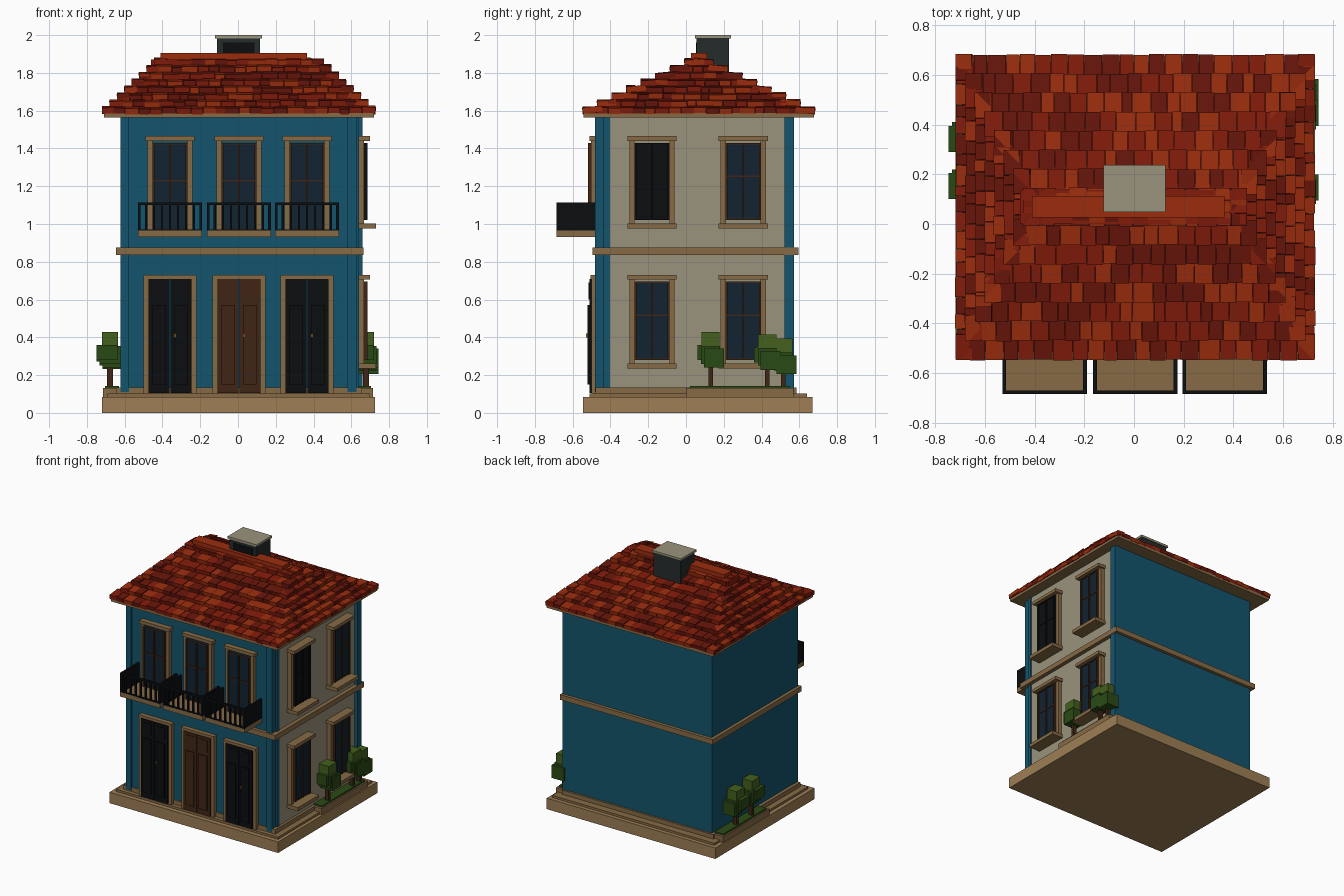
import bpy, bmesh, random
from math import pi
from mathutils import Matrix, Vector

if "Cube" in bpy.data.objects:
    bpy.data.objects.remove(bpy.data.objects["Cube"])

random.seed(4)


def mat(name, r, g, b):
    m = bpy.data.materials.new(name)
    m.diffuse_color = [min(1, 1.1 * (c / 255) ** 2.2) for c in (r, g, b)] + [1]
    m.use_nodes = True
    m.node_tree.nodes["Principled BSDF"].inputs["Base Color"].default_value = m.diffuse_color
    return m


BLUE = mat("blue_paint", 25, 82, 104)
CREAM = mat("cream_plaster", 146, 139, 118)
STONE = mat("stone", 128, 102, 68)
BASE = mat("base_stone", 150, 120, 82)
BLACK = mat("black_iron", 18, 20, 22)
GLASS = mat("dark_glass", 24, 38, 50)
WOOD = mat("brown_wood", 62, 40, 26)
BRASS = mat("brass", 150, 110, 50)
SLATE = mat("slate", 40, 46, 46)
LEAF = mat("leaf", 44, 72, 26)
LEAF2 = mat("leaf_light", 66, 92, 34)
REDS = [mat("tile_a", 146, 46, 20), mat("tile_b", 124, 32, 18), mat("tile_c", 98, 26, 17)]


def finish(name, bm, material):
    me = bpy.data.meshes.new(name)
    bm.to_mesh(me)
    bm.free()
    me.materials.append(material)
    ob = bpy.data.objects.new(name, me)
    bpy.context.collection.objects.link(ob)
    return ob


def boxes(name, material, *items):
    """Boxes given as (x0, x1, y0, y1, z0, z1), joined in one object."""
    bm = bmesh.new()
    for x0, x1, y0, y1, z0, z1 in items:
        m = Matrix.Translation(((x0 + x1) / 2, (y0 + y1) / 2, (z0 + z1) / 2))
        bmesh.ops.create_cube(bm, size=1, matrix=m @ Matrix.Diagonal(
            (abs(x1 - x0), abs(y1 - y0), abs(z1 - z0), 1)))
    return finish(name, bm, material)


# Wall-local boxes (u0, u1, d0, d1, z0, z1): u along the wall, d outwards
def front(u0, u1, d0, d1, z0, z1):
    return (u0, u1, -0.47 - d1, -0.47 - d0, z0, z1)


def right(u0, u1, d0, d1, z0, z1):
    return (0.635 + d0, 0.635 + d1, u0, u1, z0, z1)


# Base steps, plinth and walls
boxes("base_slab", BASE, (-0.72, 0.725, -0.545, 0.67, 0, 0.085))
boxes("base_step", STONE, (-0.69, 0.70, -0.51, 0.64, 0.085, 0.102))
boxes("plinth", STONE, (-0.645, 0.655, -0.478, 0.585, 0.10, 0.135))
boxes("walls", BLUE, (-0.62, 0.625, -0.47, 0.57, 0.10, 1.57))
boxes("side_wall", CREAM, (0.55, 0.635, -0.405, 0.53, 0.10, 1.57))
boxes("corner_pilasters", BLUE,
      (-0.622, -0.578, -0.482, -0.44, 0.11, 1.57),
      (0.58, 0.628, -0.482, -0.44, 0.11, 1.57),
      (0.60, 0.64, -0.436, -0.403, 0.11, 1.57),
      (0.60, 0.66, 0.522, 0.572, 0.11, 1.57))
boxes("string_course", STONE, (-0.645, 0.665, -0.495, 0.595, 0.835, 0.875))


# Windows: frame, header, sill, panes and glazing bars
def window(name, wall, c, z0, z1, sill, pane):
    fr = [wall(c + s * 0.092, c + s * 0.12, 0, 0.032, z0 - 0.02, z1 + 0.01) for s in (-1, 1)]
    fr.append(wall(c - 0.13, c + 0.13, 0, 0.065 if sill else 0.04, z1 + 0.01, z1 + 0.035))
    if sill:
        fr.append(wall(c - 0.13, c + 0.13, 0, 0.095, z0 - 0.045, z0 - 0.018))
    boxes(name + "_frame", STONE, *fr)
    boxes(name + "_glass", pane, wall(c - 0.092, c + 0.092, 0, 0.042, z0, z1))
    h = z1 - z0
    bars = [wall(c + u - 0.005, c + u + 0.005, 0, 0.05, z0, z1) for u in (-0.088, 0, 0.088)]
    bars += [wall(c - 0.09, c + 0.09, 0, 0.047, z0 + f * h - 0.004, z0 + f * h + 0.004)
             for f in (0.01, 0.57, 0.99)]
    boxes(name + "_bars", BLACK if pane == BLACK else WOOD, *bars)


for i, c in enumerate((-0.18, 0.303)):
    window(f"side_lower_window_{i}", right, c, 0.28, 0.695, True, GLASS)
    window(f"side_upper_window_{i}", right, c, 1.02, 1.43, True, GLASS if i else BLACK)

# Front bays: door below, window and balcony above
for i, c in enumerate((-0.36, 0.005, 0.365)):
    window(f"front_window_{i}", front, c, 0.965, 1.43, False, GLASS)
    boxes(f"door_frame_{i}", STONE,
          front(c - 0.14, c - 0.112, 0, 0.03, 0.102, 0.73),
          front(c + 0.112, c + 0.14, 0, 0.03, 0.102, 0.73),
          front(c - 0.14, c + 0.14, 0, 0.035, 0.71, 0.73))
    colour = WOOD if i == 1 else BLACK
    leaves, panels = [], []
    for s in (-1, 1):
        leaves.append(front(c + s * 0.003, c + s * 0.113, 0, 0.042, 0.105, 0.71))
        panels.append(front(c + s * 0.022, c + s * 0.092, 0, 0.052, 0.15, 0.57))
        panels.append(front(c + s * 0.022, c + s * 0.092, 0, 0.047, 0.60, 0.69))
    boxes(f"door_{i}", colour, *leaves)
    boxes(f"door_panels_{i}", colour, *panels)
    boxes(f"door_knob_{i}", BRASS, front(c + 0.022, c + 0.032, 0.04, 0.06, 0.40, 0.42))

    # Balcony slab and iron railing
    x0, x1, y0 = c - 0.17, c + 0.17, -0.685
    boxes(f"balcony_slab_{i}", STONE, (x0, x1, y0, -0.46, 0.93, 0.965))
    rail = [(x0, x1, y0, y0 + 0.015, 1.10, 1.115), (x0, x1, y0, y0 + 0.012, 0.962, 0.972)]
    for a in (x0, x1 - 0.015):
        rail.append((a, a + 0.015, y0, -0.47, 0.96, 1.115))
    for k in range(1, 8):
        x = x0 + k * 0.34 / 8
        rail.append((x - 0.006, x + 0.006, y0 + 0.002, y0 + 0.014, 0.965, 1.105))
    boxes(f"balcony_railing_{i}", BLACK, *rail)

# Planters and blocky trees on both sides
for s, side, trees in ((1, "right", ((0.13, 0.24), (0.43, 0.228), (0.515, 0.205))),
                       (-1, "left", ((0.17, 0.24), (0.36, 0.232)))):
    boxes(side + "_planter", STONE, (s * 0.62, s * 0.715, 0.0, 0.57, 0.085, 0.132))
    boxes(side + "_planter_grass", LEAF, (s * 0.63, s * 0.705, 0.02, 0.55, 0.13, 0.143))
    for k, (y, z) in enumerate(trees):
        x = s * 0.678
        boxes(f"{side}_trunk_{k}", WOOD, (x - 0.015, x + 0.015, y - 0.012, y + 0.012, 0.13, z + 0.03))
        boxes(f"{side}_foliage_{k}", LEAF,
              (x - 0.055, x + 0.055, y - 0.05, y + 0.05, z + 0.02, z + 0.115),
              (x - 0.07, x + 0.04, y - 0.07, y + 0.035, z + 0.04, z + 0.12),
              (x - 0.04, x + 0.065, y - 0.035, y + 0.07, z, z + 0.1))
        boxes(f"{side}_foliage_top_{k}", LEAF2,
              (x - 0.042, x + 0.042, y - 0.048, y + 0.048, z + 0.11, z + 0.188))

# Eave board and solid hip roof under the tiles
CX, CY, HX, HY = 0.005, 0.068, 0.725, 0.617
boxes("eave_board", STONE, (CX - 0.715, CX + 0.715, CY - 0.61, CY + 0.61, 1.565, 1.588))
bm = bmesh.new()
for hx, hy, z in ((0.7, 0.59, 1.585), (0.42, 0.02, 1.865)):
    for sx in (-1, 1):
        for sy in (-1, 1):
            bm.verts.new((CX + sx * hx, CY + sy * hy, z))
bmesh.ops.convex_hull(bm, input=bm.verts[:])
finish("roof_core", bm, REDS[2])

# Overlapping tile rows on the four slopes, one mesh per shade
shades = [bmesh.new() for _ in REDS]
for q in range(4):
    turn = Matrix.Translation((CX, CY, 0)) @ Matrix.Rotation(q * pi / 2, 4, 'Z')
    half, depth, d_half, d_depth = (HX, HY, 0.039, 0.077) if q % 2 == 0 else (HY, HX, 0.077, 0.039)
    for row in range(8):
        end = half - row * d_half
        z = 1.585 + row * 0.0365
        length = d_depth + 0.025
        n = max(2, round(2 * end / 0.066))
        cuts = [-end + 2 * end * (k + (random.uniform(-0.22, 0.22) if 0 < k < n else 0)) / n
                for k in range(n + 1)]
        for a, b in zip(cuts, cuts[1:]):
            out = depth - row * d_depth - random.uniform(0, 0.006)
            m = (turn @ Matrix.Translation(((a + b) / 2, -out + length / 2,
                                            z + 0.018 + random.uniform(-0.004, 0.004)))
                 @ Matrix.Rotation(0.1, 4, 'X')
                 @ Matrix.Diagonal((b - a - 0.002, length, 0.03, 1)))
            bmesh.ops.create_cube(random.choice(shades), size=1, matrix=m)
for k, bm in enumerate(shades):
    finish(f"roof_tiles_{k}", bm, REDS[k])

# Ridge caps
boxes("ridge_cap", REDS[0], (-0.41, 0.365, 0.026, 0.112, 1.86, 1.905))
boxes("ridge_base", REDS[1], (-0.46, 0.45, 0.0, 0.136, 1.83, 1.872))

# Chimney with recessed-looking panel and cap
boxes("chimney", SLATE, (-0.112, 0.117, 0.055, 0.228, 1.78, 1.985))
boxes("chimney_panel", BLACK, (-0.08, 0.088, 0.052, 0.06, 1.87, 1.96))
boxes("chimney_cap", CREAM, (-0.123, 0.126, 0.048, 0.237, 1.983, 2.0))
